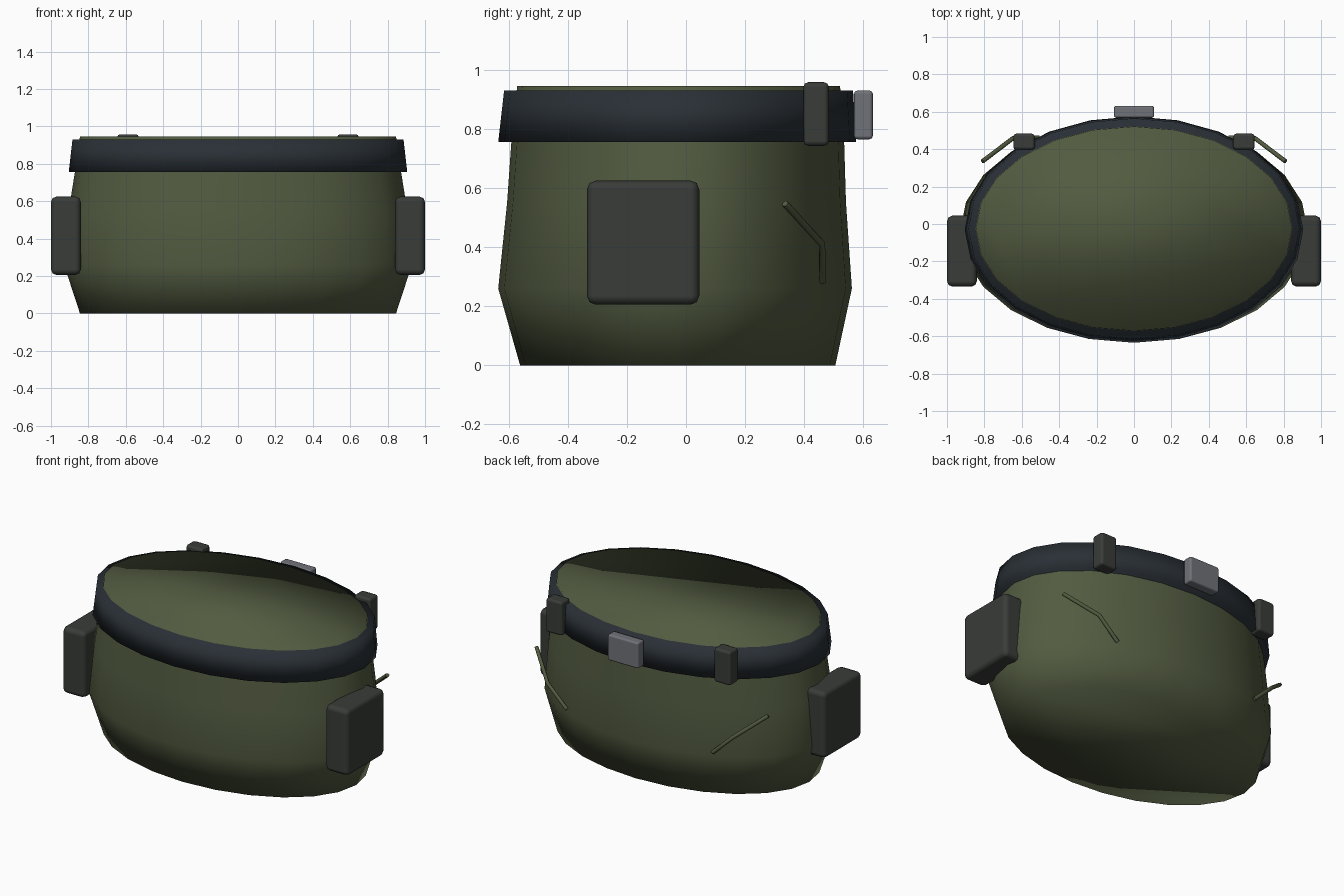
import bpy, bmesh
from math import sin, cos, pi

if "Cube" in bpy.data.objects:
    bpy.data.objects.remove(bpy.data.objects["Cube"])


def material(name, rgb):
    m = bpy.data.materials.new(name)
    m.diffuse_color = (*rgb, 1)
    m.use_nodes = True
    m.node_tree.nodes["Principled BSDF"].inputs["Base Color"].default_value = m.diffuse_color
    return m


CLOTH = material("olive_cloth", (0.085, 0.105, 0.052))
LEATHER = material("dark_belt", (0.022, 0.029, 0.036))
CANVAS = material("dark_canvas", (0.04, 0.045, 0.04))
METAL = material("grey_metal", (0.16, 0.17, 0.19))


def finish(name, bm, mat):
    bmesh.ops.recalc_face_normals(bm, faces=bm.faces)
    for f in bm.faces:
        f.smooth = True
    me = bpy.data.meshes.new(name)
    bm.to_mesh(me)
    bm.free()
    me.materials.append(mat)
    ob = bpy.data.objects.new(name, me)
    bpy.context.collection.objects.link(ob)
    return ob


def loft(name, rings, mat, n=24):
    """Closed stack of ellipses; each ring is (z, rx, ry, centre_y)."""
    bm = bmesh.new()
    loops = [[bm.verts.new((rx * cos(2 * pi * i / n), cy + ry * sin(2 * pi * i / n), z))
              for i in range(n)] for z, rx, ry, cy in rings]
    for a, b in zip(loops, loops[1:]):
        for i in range(n):
            j = (i + 1) % n
            bm.faces.new((a[i], a[j], b[j], b[i]))
    bm.faces.new(loops[0])
    bm.faces.new(loops[-1])
    return finish(name, bm, mat)


def box(name, centre, size, bevel, mat):
    bm = bmesh.new()
    bmesh.ops.create_cube(bm, size=1)
    for v in bm.verts:
        v.co = [c + s * k for c, s, k in zip(centre, size, v.co)]
    ob = finish(name, bm, mat)
    mod = ob.modifiers.new("rounded_edges", 'BEVEL')
    mod.width, mod.segments = bevel, 2
    mod.harden_normals = True
    return ob


def tube(name, points, radius, mat):
    cu = bpy.data.curves.new(name, 'CURVE')
    cu.dimensions = '3D'
    cu.bevel_depth, cu.bevel_resolution = radius, 1
    cu.use_fill_caps = True
    sp = cu.splines.new('POLY')
    sp.points.add(len(points) - 1)
    for p, co in zip(sp.points, points):
        p.co = (*co, 1)
    cu.materials.append(mat)
    ob = bpy.data.objects.new(name, cu)
    bpy.context.collection.objects.link(ob)
    return ob


# Hip body
loft("hip_body", [(0, 0.845, 0.533, -0.028), (0.26, 0.93, 0.598, -0.037),
                  (0.55, 0.905, 0.573, -0.032), (0.75, 0.873, 0.563, -0.028),
                  (0.945, 0.845, 0.546, -0.025)], CLOTH)

# Belt band
loft("belt", [(0.755, 0.905, 0.605, -0.03), (0.93, 0.885, 0.59, -0.025)], LEATHER)

# Buckle plate
box("buckle", (0, 0.6, 0.847), (0.215, 0.064, 0.165), 0.012, METAL)

# Paired side parts
for side, s in (("right", 1), ("left", -1)):
    box(f"{side}_pouch", (s * 0.92, -0.145, 0.415), (0.16, 0.38, 0.42), 0.03, CANVAS)
    box(f"{side}_belt_loop", (s * 0.588, 0.44, 0.85), (0.115, 0.086, 0.215), 0.016, CANVAS)
    tube(f"{side}_cloth_fold", [(s * 0.81, 0.335, 0.547), (s * 0.645, 0.46, 0.41),
                                (s * 0.51, 0.462, 0.283)], 0.012, CLOTH)
